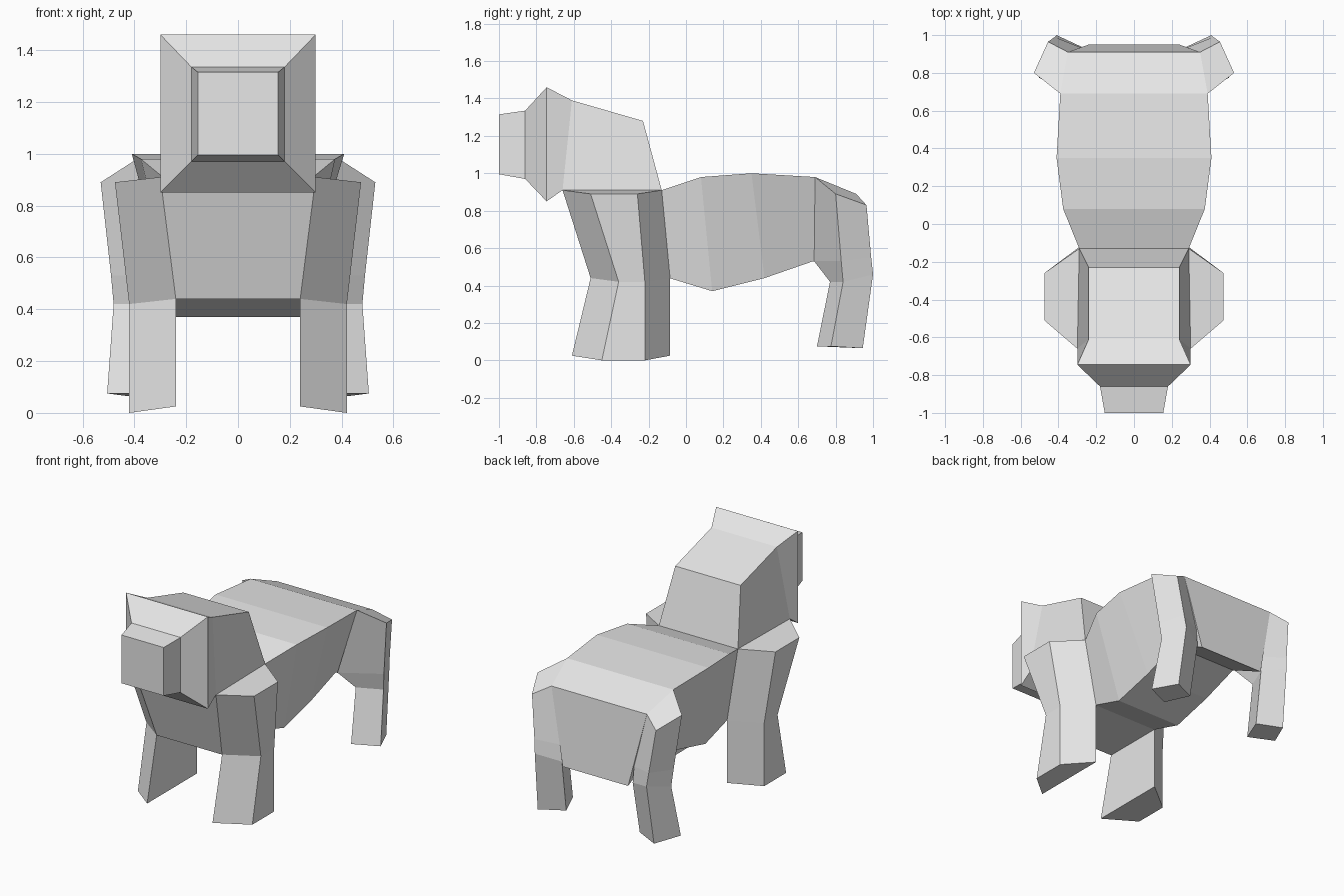
import bpy
import bmesh

cube = bpy.data.objects.get("Cube")
if cube:
    bpy.data.objects.remove(cube, do_unlink=True)

# Single grey for the whole animal
grey = bpy.data.materials.new("light_grey")
grey.use_nodes = True
colour = (0.8, 0.8, 0.8, 1.0)
grey.diffuse_color = colour
grey.node_tree.nodes["Principled BSDF"].inputs["Base Color"].default_value = colour


def loft(name, rings):
    """Skin a row of four-cornered rings and cap both ends."""
    bm = bmesh.new()
    loops = [[bm.verts.new(p) for p in ring] for ring in rings]
    for a, b in zip(loops, loops[1:]):
        for i in range(4):
            j = (i + 1) % 4
            bm.faces.new((a[i], a[j], b[j], b[i]))
    bm.faces.new(loops[0])
    bm.faces.new(loops[-1])
    bmesh.ops.recalc_face_normals(bm, faces=bm.faces)
    mesh = bpy.data.meshes.new(name)
    bm.to_mesh(mesh)
    bm.free()
    mesh.materials.append(grey)
    obj = bpy.data.objects.new(name, mesh)
    bpy.context.collection.objects.link(obj)
    return obj


def section(top, bottom):
    """Symmetric ring from (half width, y, z) of its top and bottom edges."""
    (tx, ty, tz), (bx, by, bz) = top, bottom
    return [(-tx, ty, tz), (tx, ty, tz), (bx, by, bz), (-bx, by, bz)]


def leg_pair(name, rings):
    for side, sign in (("left", 1), ("right", -1)):
        loft(f"{side}_{name}", [[(sign * x, y, z) for x, y, z in r] for r in rings])


# Barrel body from chest to rump
loft("body", [
    section((0.30, -0.66, 0.91), (0.24, -0.51, 0.44)),
    section((0.29, -0.13, 0.91), (0.24, -0.09, 0.44)),
    section((0.375, 0.08, 0.98), (0.24, 0.14, 0.37)),
    section((0.41, 0.35, 1.00), (0.24, 0.42, 0.44)),
    section((0.39, 0.69, 0.98), (0.24, 0.68, 0.53)),
    section((0.35, 0.91, 0.89), (0.24, 0.95, 0.40)),
])

# Neck flaring into the head, then the muzzle
loft("head", [
    section((0.24, -0.23, 1.28), (0.29, -0.13, 0.91)),
    section((0.24, -0.61, 1.39), (0.30, -0.66, 0.91)),
    section((0.30, -0.745, 1.46), (0.30, -0.745, 0.85)),
    section((0.18, -0.86, 1.335), (0.18, -0.86, 0.97)),
    section((0.155, -1.0, 1.315), (0.155, -1.0, 0.995)),
])

# Leg rings: inner front, outer front, outer rear, inner rear
leg_pair("front_leg", [
    [(0.30, -0.66, 0.91), (0.475, -0.51, 0.89), (0.475, -0.26, 0.89), (0.29, -0.13, 0.91)],
    [(0.24, -0.51, 0.44), (0.42, -0.36, 0.42), (0.42, -0.22, 0.42), (0.24, -0.085, 0.44)],
    [(0.24, -0.61, 0.025), (0.42, -0.45, 0.0), (0.42, -0.22, 0.0), (0.24, -0.085, 0.025)],
])
leg_pair("hind_leg", [
    [(0.39, 0.69, 0.98), (0.53, 0.80, 0.89), (0.455, 0.965, 0.83), (0.35, 0.91, 0.89)],
    [(0.25, 0.685, 0.53), (0.49, 0.83, 0.53), (0.42, 0.99, 0.55), (0.27, 0.93, 0.53)],
    [(0.325, 0.77, 0.42), (0.48, 0.84, 0.42), (0.41, 1.0, 0.46), (0.26, 0.93, 0.42)],
    [(0.34, 0.70, 0.075), (0.505, 0.775, 0.075), (0.427, 0.945, 0.065), (0.27, 0.87, 0.07)],
])
